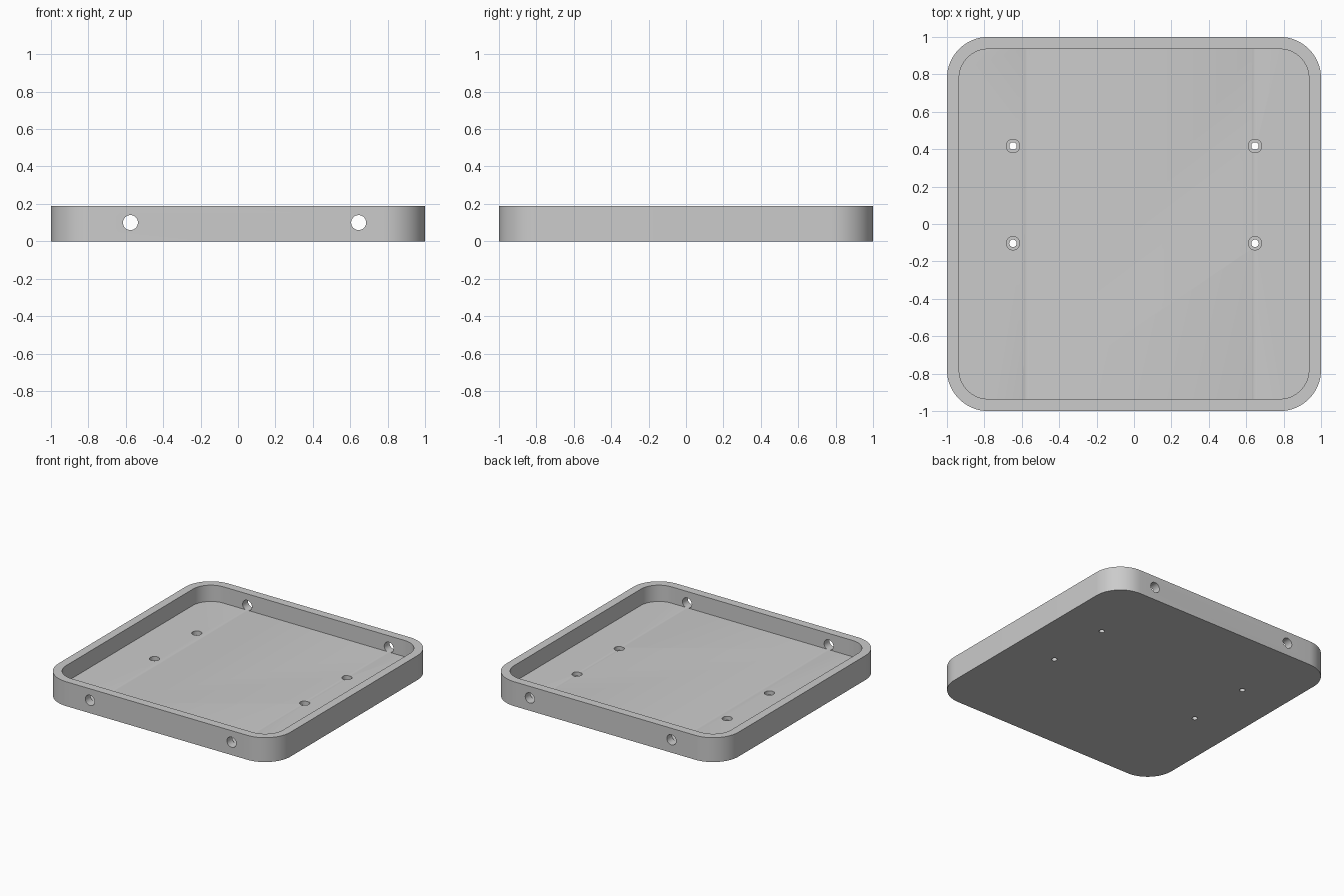
import bpy, bmesh, math
from mathutils import Matrix

old = bpy.data.objects.get("Cube")
if old:
    bpy.data.objects.remove(old, do_unlink=True)

HEIGHT = 0.19
FLOOR = 0.063
WALL = 0.065
RADIUS = 0.22

grey = bpy.data.materials.new("light grey")
grey.use_nodes = True
colour = (0.6, 0.6, 0.6, 1)
grey.diffuse_color = colour
grey.node_tree.nodes["Principled BSDF"].inputs["Base Color"].default_value = colour


def to_object(name, bm):
    bmesh.ops.recalc_face_normals(bm, faces=bm.faces[:])
    mesh = bpy.data.meshes.new(name)
    bm.to_mesh(mesh)
    bm.free()
    mesh.materials.append(grey)
    obj = bpy.data.objects.new(name, mesh)
    bpy.context.collection.objects.link(obj)
    return obj


def rounded_slab(name, half, radius, bottom, top, steps=16):
    """Square slab with four round upright corners."""
    bm = bmesh.new()
    ring = []
    for corner in range(4):
        mid = math.radians(45 + 90 * corner)
        cx = math.copysign(half - radius, math.cos(mid))
        cy = math.copysign(half - radius, math.sin(mid))
        for i in range(steps + 1):
            a = math.radians(90 * (corner + i / steps))
            ring.append(bm.verts.new((cx + radius * math.cos(a), cy + radius * math.sin(a), bottom)))
    base = bm.faces.new(ring)
    rise = bmesh.ops.extrude_face_region(bm, geom=[base], use_keep_orig=True)
    moved = [v for v in rise["geom"] if isinstance(v, bmesh.types.BMVert)]
    bmesh.ops.translate(bm, verts=moved, vec=(0, 0, top - bottom))
    return to_object(name, bm)


def rod(name, centre, radius, length, along_y=False):
    bm = bmesh.new()
    turn = Matrix.Rotation(math.pi / 2 if along_y else 0, 4, "X")
    bmesh.ops.create_cone(bm, cap_ends=True, segments=32, radius1=radius, radius2=radius,
                          depth=length, matrix=Matrix.Translation(centre) @ turn)
    return to_object(name, bm)


# Tray body, and the cavity that leaves the floor and rim
tray = rounded_slab("tray", 1, RADIUS, 0, HEIGHT)
cutters = [rounded_slab("cavity_cutter", 1 - WALL, RADIUS - WALL, FLOOR, HEIGHT + 0.1)]

# Cable holes through the front and back walls
for x in (-0.575, 0.645):
    cutters.append(rod("wall_hole_cutter", (x, 0, 0.1), 0.04, 2.4, along_y=True))

# Stepped screw holes in the floor
for x in (-0.647, 0.647):
    for y in (-0.103, 0.417):
        cutters.append(rod("screw_hole_cutter", (x, y, 0), 0.02, 0.3))
        cutters.append(rod("screw_head_cutter", (x, y, FLOOR), 0.036, 0.06))

bpy.context.view_layer.objects.active = tray
for cutter in cutters:
    cut = tray.modifiers.new("cut", "BOOLEAN")
    cut.operation = "DIFFERENCE"
    cut.solver = "EXACT"
    cut.object = cutter
    bpy.ops.object.modifier_apply(modifier=cut.name)
    bpy.data.objects.remove(cutter, do_unlink=True)

# Smooth round corners and bores, sharp rims
for obj in bpy.context.selected_objects:
    obj.select_set(False)
tray.select_set(True)
bpy.ops.object.shade_smooth_by_angle(angle=math.radians(30))
